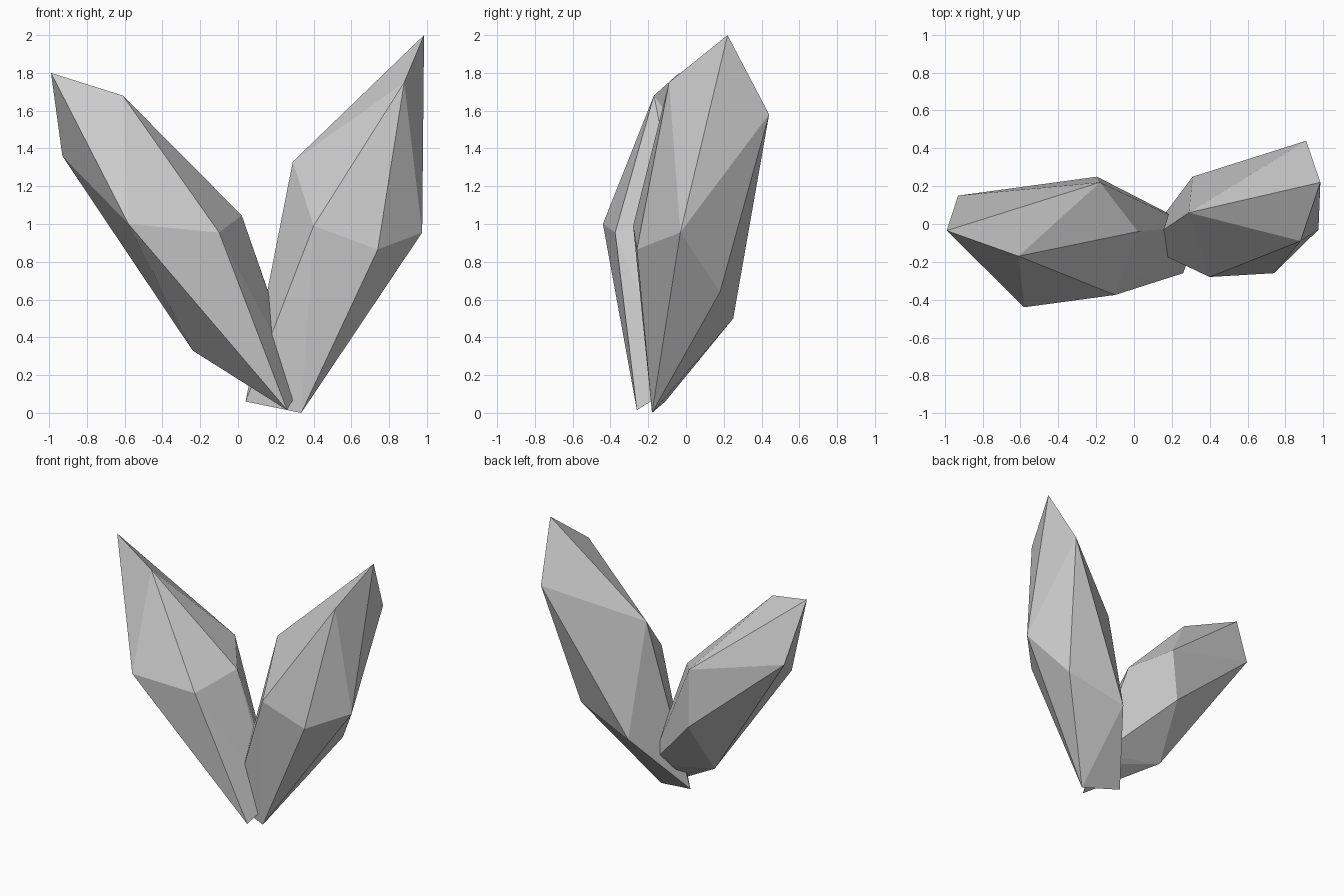
import bpy, bmesh

if "Cube" in bpy.data.objects:
    bpy.data.objects.remove(bpy.data.objects["Cube"])

def shard(name, tip, girdle, root):
    """Faceted crystal: the convex skin around its tip, girdle and root corners."""
    bm = bmesh.new()
    for p in tip + girdle + root:
        bm.verts.new(p)
    res = bmesh.ops.convex_hull(bm, input=bm.verts[:])
    loose = [v for v in bm.verts if not v.link_faces]
    bmesh.ops.delete(bm, geom=loose, context='VERTS')
    bmesh.ops.recalc_face_normals(bm, faces=bm.faces[:])
    mesh = bpy.data.meshes.new(name)
    bm.to_mesh(mesh)
    bm.free()
    obj = bpy.data.objects.new(name, mesh)
    bpy.context.collection.objects.link(obj)
    return obj

# Taller crystal leaning right
shard("right_crystal",
      tip=[(.985, .22, 2.0), (.91, .44, 1.58), (.88, -.09, 1.75)],
      girdle=[(.975, -.03, .955), (.74, -.26, .865), (.40, -.28, .99),
              (.29, .06, 1.33), (.31, .25, .50), (.755, .18, .64)],
      root=[(.335, -.18, 0), (.04, -.11, .06)])

# Longer-leaning crystal on the left
shard("left_crystal",
      tip=[(-.99, -.035, 1.80), (-.61, -.17, 1.68), (-.93, .15, 1.36)],
      girdle=[(-.58, -.44, 1.0), (-.10, -.375, .955), (.02, -.04, 1.045),
              (-.18, .22, 1.15), (-.195, .25, .73), (-.24, 0, .33)],
      root=[(.26, -.26, .015), (.33, -.06, .14), (.31, -.01, .21)])
